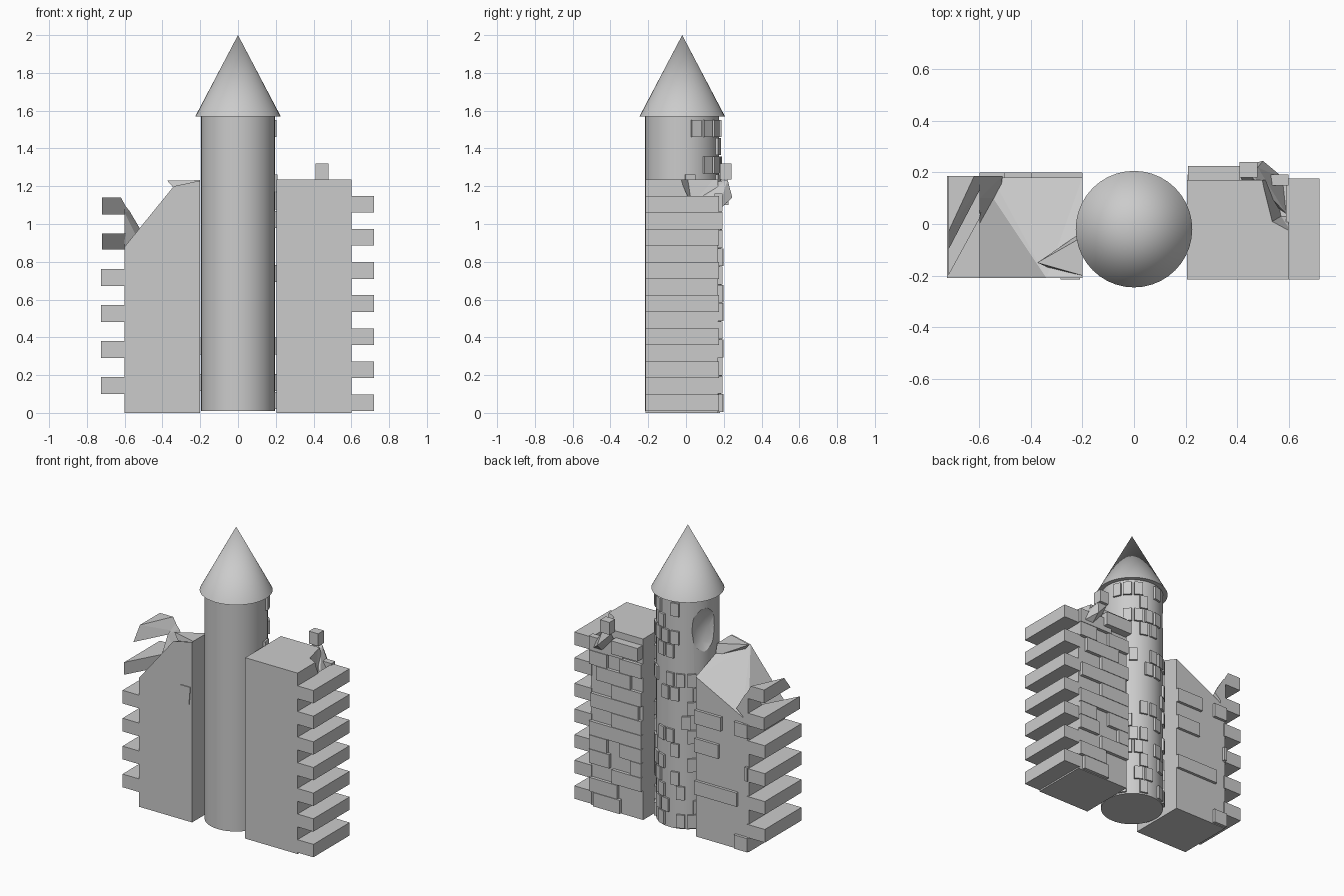
import bpy, bmesh, math, random
from mathutils import Vector, Matrix

if "Cube" in bpy.data.objects:
    bpy.data.objects.remove(bpy.data.objects["Cube"])

random.seed(7)


def finish(bm, name):
    bmesh.ops.recalc_face_normals(bm, faces=bm.faces)
    me = bpy.data.meshes.new(name)
    bm.to_mesh(me)
    bm.free()
    ob = bpy.data.objects.new(name, me)
    bpy.context.collection.objects.link(ob)
    return ob


def add_box(bm, lo, hi, rot=None):
    lo, hi = Vector(lo), Vector(hi)
    m = Matrix.Translation((lo + hi) / 2) @ Matrix.Diagonal((*(hi - lo), 1))
    bmesh.ops.create_cube(bm, size=1, matrix=rot @ m if rot else m)


def boxes(name, pairs):
    bm = bmesh.new()
    for lo, hi in pairs:
        add_box(bm, lo, hi)
    return finish(bm, name)


def hull(name, pts):
    bm = bmesh.new()
    for p in pts:
        bm.verts.new(p)
    res = bmesh.ops.convex_hull(bm, input=bm.verts)
    junk = {e for e in res["geom_interior"] if isinstance(e, bmesh.types.BMVert)}
    bmesh.ops.delete(bm, geom=list(junk), context='VERTS')
    bmesh.ops.dissolve_limit(bm, angle_limit=0.01, verts=bm.verts, edges=bm.edges)
    return finish(bm, name)


def prism(name, outline, z0, z1):
    return hull(name, [(x, y, z) for x, y in outline for z in (z0, z1)])


def round_part(name, r1, r2, z0, z1):
    bm = bmesh.new()
    bmesh.ops.create_cone(bm, cap_ends=True, segments=40, radius1=r1, radius2=r2, depth=z1 - z0,
                          matrix=Matrix.Translation((0, -0.02, (z0 + z1) / 2)))
    return finish(bm, name)


def cut(ob, cutter):
    mod = ob.modifiers.new("break", 'BOOLEAN')
    mod.operation = 'DIFFERENCE'
    mod.solver = 'EXACT'
    mod.object = cutter
    cutter.hide_render = True
    bpy.context.view_layer.objects.active = ob
    bpy.ops.object.modifier_apply(modifier=mod.name)
    bpy.data.objects.remove(cutter)


def smooth(ob, angle):
    bpy.ops.object.select_all(action='DESELECT')
    ob.select_set(True)
    bpy.context.view_layer.objects.active = ob
    bpy.ops.object.shade_smooth_by_angle(angle=math.radians(angle))


# Round tower with a chip broken out of its back left side
tower = round_part("tower", 0.196, 0.196, 0.01, 1.57)
bm = bmesh.new()
az = math.radians(157)
bmesh.ops.create_icosphere(bm, subdivisions=2, radius=1, matrix=
    Matrix.Translation((0.27 * math.cos(az), -0.02 + 0.27 * math.sin(az), 1.36))
    @ Matrix.Rotation(az, 4, 'Z') @ Matrix.Diagonal((0.115, 0.16, 0.21, 1)))
cut(tower, finish(bm, "chip_cutter"))
smooth(tower, 25)

# Pointed roof
smooth(round_part("tower_roof", 0.226, 0, 1.57, 2.0), 30)

# Raised bricks on the back of the tower
bm = bmesh.new()
for row in range(16):
    for col in range(8):
        a = 12 + col * 20 + (10 if row % 2 else 0)
        z = 0.02 + row * 0.096
        if random.random() > 0.42 or (z > 1.05 and a > 110):
            continue
        rot = Matrix.Translation((0, -0.02, 0)) @ Matrix.Rotation(math.radians(a), 4, 'Z')
        add_box(bm, (0.18, -0.027, z), (0.208, 0.027, z + 0.09), rot)
finish(bm, "tower_bricks")

# Right wall with its top back corner broken away
right_wall = boxes("right_wall", [((0.205, -0.215, 0), (0.6, 0.17, 1.235))])
cut(right_wall, hull("corner_cutter", [
    (0.47, 0.2, 1.3), (0.52, 0.0, 1.3), (0.63, -0.06, 1.3), (0.75, 0.3, 1.3),
    (0.54, 0.2, 1.09), (0.57, 0.03, 1.1), (0.63, 0.03, 1.1), (0.75, 0.3, 1.09)]))
boxes("right_wall_teeth", [((0.59, -0.215, 0.01 + i * 0.175), (0.72, 0.176, 0.098 + i * 0.175))
                           for i in range(7)])
boxes("right_wall_ledge", [((0.21, 0.15, 1.1), (0.41, 0.225, 1.19))])
boxes("right_loose_brick", [((0.41, 0.18, 1.235), (0.48, 0.24, 1.32))])
hull("right_shard", [(0.5, 0.245, 1.14), (0.59, 0.17, 1.07), (0.59, 0.04, 1.1),
                     (0.47, 0.17, 1.225), (0.41, 0.22, 1.235), (0.48, 0.22, 1.235),
                     (0.42, 0.16, 1.15), (0.5, 0.16, 1.06)])

# Left wall, sloping down towards its outer and back sides
hull("left_wall", [(x, y, 0) for x in (-0.6, -0.2) for y in (-0.21, 0.18)] + [
    (-0.2, -0.21, 1.23), (-0.34, -0.21, 1.2), (-0.56, -0.21, 0.91), (-0.6, -0.21, 0.88),
    (-0.2, 0.18, 1.09), (-0.39, 0.18, 0.98), (-0.55, 0.18, 0.91), (-0.6, 0.18, 0.88)])
boxes("left_wall_teeth", [((-0.725, -0.21, 0.1 + i * 0.1905), (-0.59, 0.186, 0.19 + i * 0.1905))
                          for i in range(4)])
hull("left_top_splinter", [(-0.375, -0.15, 1.23), (-0.2, -0.2, 1.232), (-0.2, -0.05, 1.23),
                           (-0.33, -0.17, 1.18), (-0.2, -0.2, 1.15), (-0.2, -0.03, 1.15)])

# Broken teeth left at the outer back corner
prism("left_broken_tooth", [(-0.72, -0.2), (-0.72, 0.186), (-0.56, 0.186), (-0.6, 0.02)], 0.865, 0.95)
hull("left_top_tooth", [(-0.72, -0.03, 1.14), (-0.72, 0.186, 1.14), (-0.62, 0.186, 1.14),
                        (-0.72, -0.1, 1.05), (-0.72, 0.186, 1.05), (-0.57, 0.186, 1.05)])
hull("left_corner_stump", [(-0.6, 0.186, 1.1), (-0.575, 0.186, 1.07), (-0.6, 0.1, 1.06),
                           (-0.6, 0.0, 0.88), (-0.6, 0.186, 0.88), (-0.51, 0.186, 0.96),
                           (-0.52, 0.1, 0.9)])

# Cracked panel on the front of the left wall
hull("left_front_panel", [(x, y, z) for x, z in
                          ((-0.285, 0.92), (-0.21, 0.92), (-0.22, 0.8), (-0.285, 0.77))
                          for y in (-0.2, -0.216)])

# Raised bricks on the back of both walls
for name, x0, x1, y, rows in (("right_wall_bricks", 0.207, 0.6, 0.192, 12),
                              ("left_wall_bricks", -0.6, -0.2, 0.199, 9)):
    bricks = []
    for row in range(rows):
        z = 0.005 + row * 0.0965
        x = x0 - (0.08 if row % 2 else 0)
        while x < x1 - 0.04:
            w = random.choice((0.1, 0.16, 0.22))
            if random.random() < 0.55:
                bricks.append(((max(x, x0), 0.15, z), (min(x + w, x1), y, z + 0.094)))
            x += w
    boxes(name, bricks)
